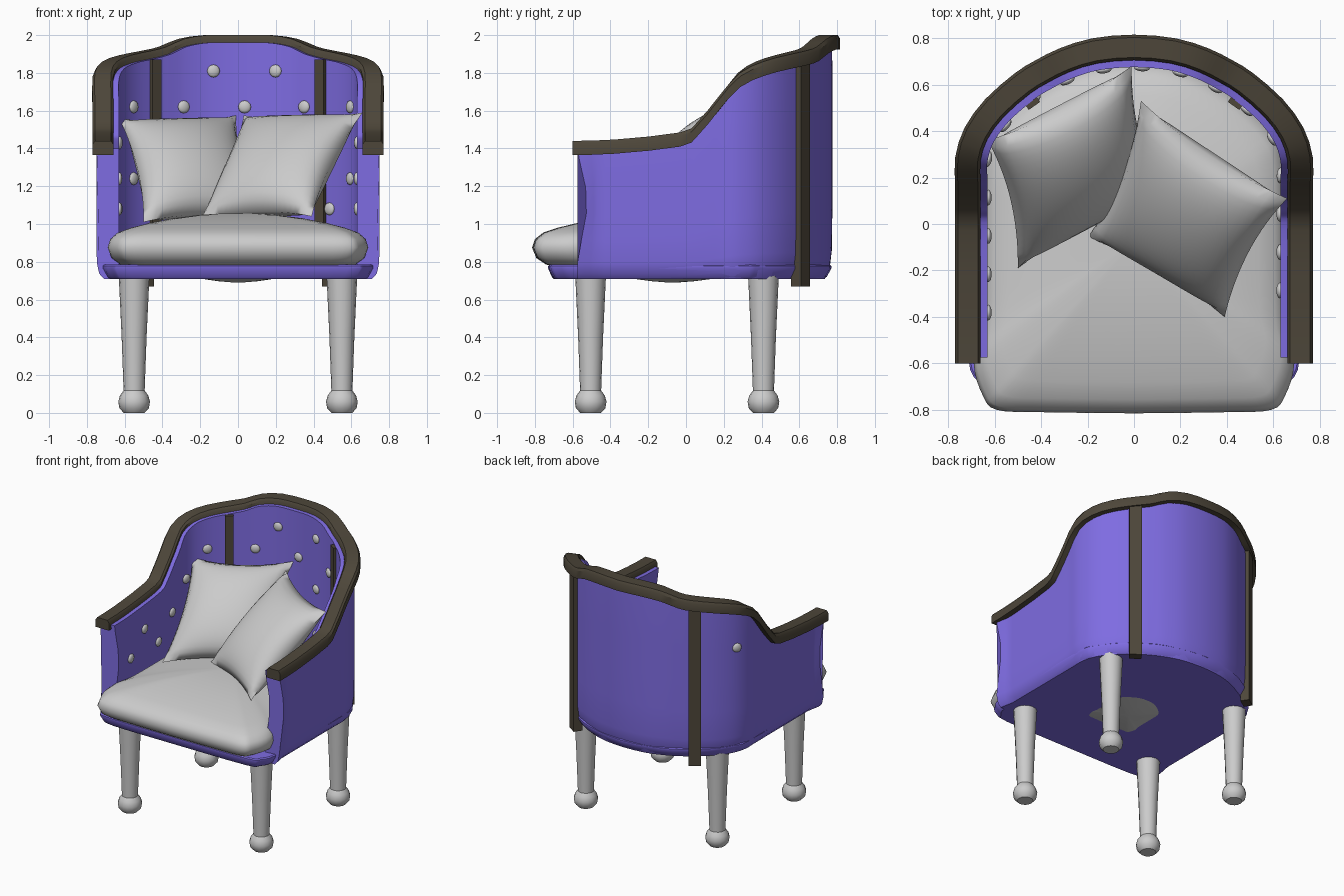
import bpy, bmesh, math
from mathutils import Vector, Matrix

if "Cube" in bpy.data.objects:
    bpy.data.objects.remove(bpy.data.objects["Cube"])


def material(name, rgb):
    m = bpy.data.materials.new(name)
    m.diffuse_color = (*rgb, 1)
    m.use_nodes = True
    m.node_tree.nodes["Principled BSDF"].inputs["Base Color"].default_value = m.diffuse_color
    return m


FABRIC = material("purple_fabric", (0.21, 0.15, 0.76))
WOOD = material("dark_wood", (0.075, 0.062, 0.042))


def finish(name, bm, mat=None, angle=35):
    bmesh.ops.recalc_face_normals(bm, faces=bm.faces)
    me = bpy.data.meshes.new(name)
    bm.to_mesh(me)
    bm.free()
    ob = bpy.data.objects.new(name, me)
    bpy.context.collection.objects.link(ob)
    if mat:
        me.materials.append(mat)
    bpy.ops.object.select_all(action='DESELECT')
    ob.select_set(True)
    bpy.context.view_layer.objects.active = ob
    bpy.ops.object.shade_smooth_by_angle(angle=math.radians(angle))
    return ob


def loft(name, rings, mat=None, angle=35):
    """Skin closed rings in order and cap both ends."""
    bm = bmesh.new()
    rows = [[bm.verts.new(p) for p in r] for r in rings]
    n = len(rows[0])
    for a, b in zip(rows, rows[1:]):
        for i in range(n):
            j = (i + 1) % n
            bm.faces.new((a[i], a[j], b[j], b[i]))
    bm.faces.new(rows[0])
    bm.faces.new(rows[-1])
    return finish(name, bm, mat, angle)


def smooth(pts, n):
    """Catmull-Rom curve through the points."""
    P = [Vector(p) for p in pts]
    P = [2 * P[0] - P[1]] + P + [2 * P[-1] - P[-2]]
    out = []
    for a, b, c, d in zip(P, P[1:], P[2:], P[3:]):
        for k in range(n):
            t = k / n
            out.append(0.5 * (2 * b + (c - a) * t + (2 * a - 5 * b + 4 * c - d) * t * t
                              + (3 * b - a - 3 * c + d) * t ** 3))
    return out + [P[-2]]


def mirror(half):
    return half + [(-p[0], *p[1:]) for p in reversed(half[:-1])]


def frames(path):
    """Pair each path point with its outward horizontal normal."""
    res = []
    for i, p in enumerate(path):
        t = path[min(i + 1, len(path) - 1)] - path[max(i - 1, 0)]
        res.append((p, Vector((t.y, -t.x, 0)).normalized()))
    return res


# Path of the top rail: plan position and top height, right arm to left arm
half = [(.715, -.60, 1.44), (.715, -.38, 1.447), (.715, -.03, 1.485), (.715, .06, 1.54),
        (.715, .17, 1.67), (.715, .28, 1.80), (.68, .39, 1.86), (.60, .50, 1.893),
        (.48, .605, 1.918), (.40, .655, 1.938), (.30, .705, 1.98), (.17, .745, 2.0), (0, .76, 2.0)]

# Wooden top rail
section = [(-.055, -.075), (.055, -.075), (.055, -.018), (.043, 0), (-.043, 0), (-.055, -.018)]
loft("top_rail", [[p + n * o + Vector((0, 0, z)) for o, z in section]
                  for p, n in frames(smooth(mirror(half), 2))], WOOD)

# Upholstered shell of arms and back
rings = []
dense = frames(smooth(mirror([(.715, -.575, 1.44)] + half[1:]), 5))
side = [(0, -.025), (.04, 0), (.12, .012), (.3, .015), (.5, .015), (.7, .015), (.9, .015), (1, .012)]
for i, (p, n) in enumerate(dense):
    near = max(0, 3 - min(i, len(dense) - 1 - i)) / 3
    ring = []
    for t, o in side + [(t, -.085) for t, _ in reversed(side)]:
        outer = .02 * near if o > -.08 else 0
        q = p + n * (o + outer)
        q.y += .05 * near * math.sin(math.pi * min(1, max(0, t * 1.3 - .25)))
        q.z = .71 + t * (p.z - .04 - .71)
        ring.append(q)
    rings.append(ring)
loft("arm_and_back_shell", rings, FABRIC)


# Seat base and seat cushion: stacked scaled outlines
def stacked(name, outline, levels, mat=None, angle=35):
    return loft(name, [[Vector((p.x * s, (p.y + .07) * s - .07, z)) for p in outline]
                       for s, z in levels], mat, angle)


base = mirror([(0, -.73, 0), (.58, -.725, 0), (.67, -.68, 0), (.715, -.57, 0), (.72, -.2, 0), (.72, .28, 0),
               (.685, .39, 0), (.60, .51, 0), (.48, .615, 0), (.30, .715, 0), (0, .77, 0)])
stacked("seat_base", smooth(base, 3)[:-1], [(.955, .71), (.97, .72), (1, .765), (1, .778), (.99, .785)], FABRIC)
pad = mirror([(0, -.815, 0), (.40, -.81, 0), (.59, -.80, 0), (.65, -.74, 0), (.69, -.6, 0), (.66, -.42, 0),
              (.655, 0, 0), (.65, .26, 0), (.60, .4, 0), (.42, .56, 0), (.2, .67, 0), (0, .69, 0)])
stacked("seat_cushion", smooth(pad, 4)[:-1],
        [(.03, .69), (.15, .697), (.3, .712), (.6, .75), (.9, .785), (.97, .82), (1, .875), (.98, .92),
         (.92, .955), (.82, .98), (.68, 1.005), (.5, 1.03), (.3, 1.048), (.15, 1.055), (.03, 1.057)], None, 60)


# Vertical wooden strips outside and inside the back corners
def strip(name, sx, near, far, width, z0, z1):
    nrm = Vector((.57 * sx, .82, 0))
    tan = Vector((.82 * sx, -.57, 0))
    c = Vector((.49 * sx, .597, 0))
    corners = [c + nrm * a + tan * b * width / 2 for a, b in ((near, -1), (far, -1), (far, 1), (near, 1))]
    loft(name, [[p + Vector((0, 0, z)) for p in corners] for z in (z0, z1)], WOOD)


for sx, tag in ((1, "right"), (-1, "left")):
    strip(f"outer_strip_{tag}", sx, -.02, .043, .085, .67, 1.90)
    strip(f"inner_strip_{tag}", sx, -.108, -.02, .06, .8, 1.87)

# Turned legs with ball feet
profile = [(.055, 0), (.078, .025), (.084, .06), (.075, .092), (.056, .118), (.057, .15), (.066, .4), (.082, .74)]
for x in (-.55, .55):
    for y in (-.505, .41):
        name = ("front" if y < 0 else "back") + ("_left_leg" if x < 0 else "_right_leg")
        loft(name, [[Vector((x + r * math.cos(a * math.pi / 8), y + r * math.sin(a * math.pi / 8), z))
                     for a in range(16)] for r, z in profile])


# Throw pillows: two bulging sheets stretched between four corners
def pillow(name, tl, tr, br, bl, thick, n=20):
    tl, tr, br, bl = map(Vector, (tl, tr, br, bl))
    normal = (tr - bl).cross(tl - br).normalized()
    bm = bmesh.new()
    for sgn in (1, -1):
        grid = []
        for i in range(n + 1):
            for j in range(n + 1):
                u, v = 2 * i / n - 1, 2 * j / n - 1
                a = (u * (1 - .11 * u * u * (1 - v * v)) + 1) / 2
                b = (v * (1 - .11 * v * v * (1 - u * u)) + 1) / 2
                p = (bl * (1 - a) + br * a) * (1 - b) + (tl * (1 - a) + tr * a) * b
                h = ((1 - u * u) * (1 - v * v)) ** .55
                grid.append(bm.verts.new(p + normal * sgn * thick * h))
        for i in range(n):
            for j in range(n):
                k = i * (n + 1) + j
                bm.faces.new((grid[k], grid[k + 1], grid[k + n + 2], grid[k + n + 1]))
    bmesh.ops.remove_doubles(bm, verts=bm.verts, dist=.0005)
    finish(name, bm, None, 80)


pillow("left_pillow", (-.63, .36, 1.56), (-.01, .68, 1.575), (.12, .14, 1.03), (-.50, -.19, 1.01), .15)
pillow("right_pillow", (.03, .53, 1.575), (.66, .11, 1.59), (.39, -.40, 1.04), (-.20, -.06, 1.03), .15)


# Upholstery buttons in staggered rows on the inner face
def button(name, loc, nrm):
    bm = bmesh.new()
    m = Matrix.Translation(loc) @ nrm.to_track_quat('Z', 'Y').to_matrix().to_4x4() @ Matrix.Diagonal((1, 1, .45, 1))
    bmesh.ops.create_uvsphere(bm, u_segments=12, v_segments=8, radius=.034, matrix=m)
    finish(name, bm, None, 60)


inner = [(p - n * .087, n) for p, n in dense]
mid = len(inner) // 2
dist = [0]
for (a, _), (b, _) in zip(inner, inner[1:]):
    dist.append(dist[-1] + (b - a).xy.length)
for row, z in enumerate((1.81, 1.62, 1.43, 1.24, 1.08)):
    for k in range(-5, 6):
        s = .035 + .33 * (k + (.5 if row % 2 == 0 else 0))
        i = min(range(len(inner)), key=lambda q: abs(dist[mid] - dist[q] - s))
        p, n = inner[i]
        if p.y > -.42 and z < p.z - .11:
            j = i + (1 if dist[mid] - dist[i] > s else -1)
            f = (dist[mid] - s - dist[i]) / (dist[j] - dist[i])
            q = p.lerp(inner[j][0], f)
            button(f"button_{row}_{k + 5}", Vector((q.x, q.y, z)), n)
button("outer_button", Vector((-.70, .39, 1.52)), Vector((-.85, .5, 0)))
